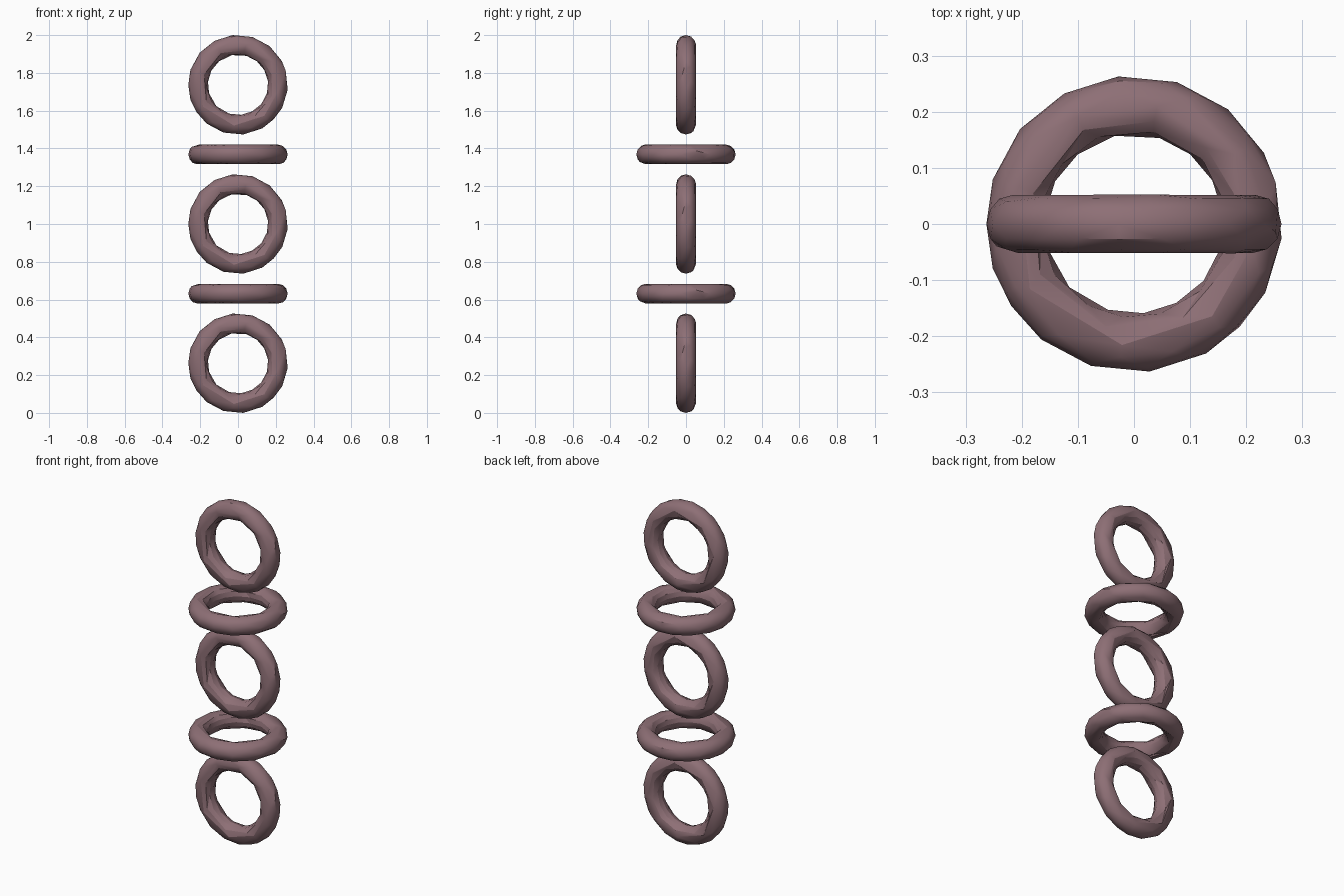
import bpy
import math

cube = bpy.data.objects.get("Cube")
if cube:
    bpy.data.objects.remove(cube, do_unlink=True)

# Single dusty mauve colour
mauve = bpy.data.materials.new("dusty_mauve")
mauve.use_nodes = True
colour = (0.27, 0.16, 0.18, 1)
mauve.diffuse_color = colour
mauve.node_tree.nodes["Principled BSDF"].inputs["Base Color"].default_value = colour

RING_RADIUS, TUBE_RADIUS = 0.211, 0.052
BOTTOM, SPACING = 0.263, 0.3685


def add_ring(name, z, upright):
    """One chain ring with slightly uneven, hand-cut facets."""
    tilt = math.pi / 2 if upright else 0
    bpy.ops.mesh.primitive_torus_add(
        major_segments=32, minor_segments=12,
        major_radius=RING_RADIUS, minor_radius=TUBE_RADIUS,
        location=(0, 0, z), rotation=(tilt, 0, 0))
    ring = bpy.context.object
    ring.name = name
    ring.data.materials.append(mauve)
    facets = ring.modifiers.new("facets", "DECIMATE")
    facets.ratio = 0.4
    bpy.ops.object.modifier_apply(modifier=facets.name)
    bpy.ops.object.shade_smooth_by_angle(angle=math.radians(30))


# Upright and flat rings alternate up the chain
names = ["bottom_ring", "lower_flat_ring", "middle_ring",
         "upper_flat_ring", "top_ring"]
for i, name in enumerate(names):
    add_ring(name, BOTTOM + i * SPACING, upright=i % 2 == 0)
